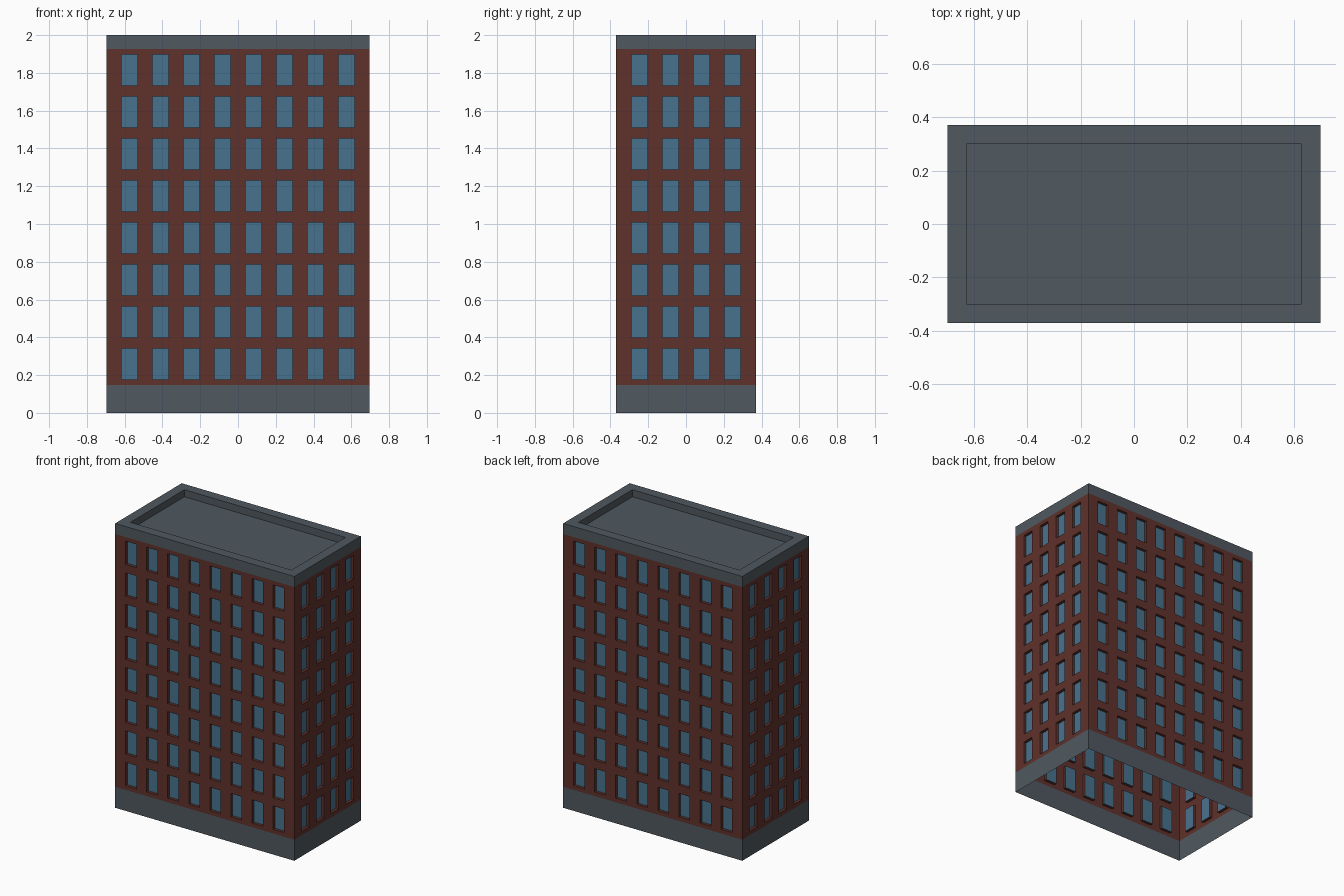
import bpy, bmesh
from mathutils import Matrix
from math import pi

if "Cube" in bpy.data.objects:
    bpy.data.objects.remove(bpy.data.objects["Cube"])

HX, HY = 0.697, 0.37            # half width, half depth
Z0, Z1, TOP = 0.148, 1.926, 2.0  # brick bottom, brick top, roof edge
FLOORS, PITCH = 8, 0.164
WIN_W, WIN_H, RECESS = 0.084, 0.164, 0.02
RIM, ROOF_DROP = 0.07, 0.05


def material(name, color):
    m = bpy.data.materials.new(name)
    m.diffuse_color = (*color, 1)
    m.use_nodes = True
    m.node_tree.nodes["Principled BSDF"].inputs["Base Color"].default_value = m.diffuse_color
    return m


brick = material("brick", (0.115, 0.032, 0.025, 1)[:3])
glass = material("glass", (0.066, 0.17, 0.27))
stone = material("stone", (0.08, 0.098, 0.115))


def finish(name, bm, mats):
    me = bpy.data.meshes.new(name)
    bm.to_mesh(me)
    bm.free()
    for m in mats:
        me.materials.append(m)
    ob = bpy.data.objects.new(name, me)
    bpy.context.collection.objects.link(ob)
    return ob


def cuts(start, end, centres, size):
    """Edge positions of a row of openings, including both ends."""
    return [start] + [c + s * size / 2 for c in centres for s in (-1, 1)] + [end]


def window_wall(name, half, dist, columns, angle):
    """Brick sheet facing -y at distance dist, with recessed panes, turned about z."""
    xs = cuts(-half, half, [(i - (columns - 1) / 2) * PITCH for i in range(columns)], WIN_W)
    step = (Z1 - Z0) / FLOORS
    zs = cuts(Z0, Z1, [Z0 + (i + 0.5) * step for i in range(FLOORS)], WIN_H)
    bm = bmesh.new()
    grid = [[bm.verts.new((x, -dist, z)) for x in xs] for z in zs]
    panes = []
    for j in range(len(zs) - 1):
        for i in range(len(xs) - 1):
            f = bm.faces.new((grid[j][i], grid[j][i + 1], grid[j + 1][i + 1], grid[j + 1][i]))
            if i % 2 and j % 2:
                panes.append(f)
    for f in bmesh.ops.extrude_discrete_faces(bm, faces=panes)["faces"]:
        f.material_index = 1
        bmesh.ops.translate(bm, verts=f.verts, vec=(0, RECESS, 0))
    bm.transform(Matrix.Rotation(angle, 4, 'Z'))
    finish(name, bm, [brick, glass])


def stacked_rings(name, rings, cap):
    """Join rectangular rings (half x, half y, z); optionally cap the last one."""
    bm = bmesh.new()
    loops = [[bm.verts.new((sx * hx, sy * hy, z))
              for sx, sy in ((-1, -1), (1, -1), (1, 1), (-1, 1))] for hx, hy, z in rings]
    for a, b in zip(loops, loops[1:]):
        for i in range(4):
            k = (i + 1) % 4
            bm.faces.new((a[i], a[k], b[k], b[i]))
    if cap:
        bm.faces.new(loops[-1])
    finish(name, bm, [stone])


# Four brick walls with windows
window_wall("front_wall", HX, HY, 8, 0)
window_wall("right_wall", HY, HX, 4, pi / 2)
window_wall("back_wall", HX, HY, 8, pi)
window_wall("left_wall", HY, HX, 4, -pi / 2)

# Open stone base
stacked_rings("base", [(HX, HY, 0), (HX, HY, Z0)], False)

# Parapet with sunken roof
ix, iy = HX - RIM, HY - RIM
stacked_rings("parapet_roof", [(HX, HY, Z1), (HX, HY, TOP), (ix, iy, TOP),
                               (ix, iy, TOP - ROOF_DROP)], True)
